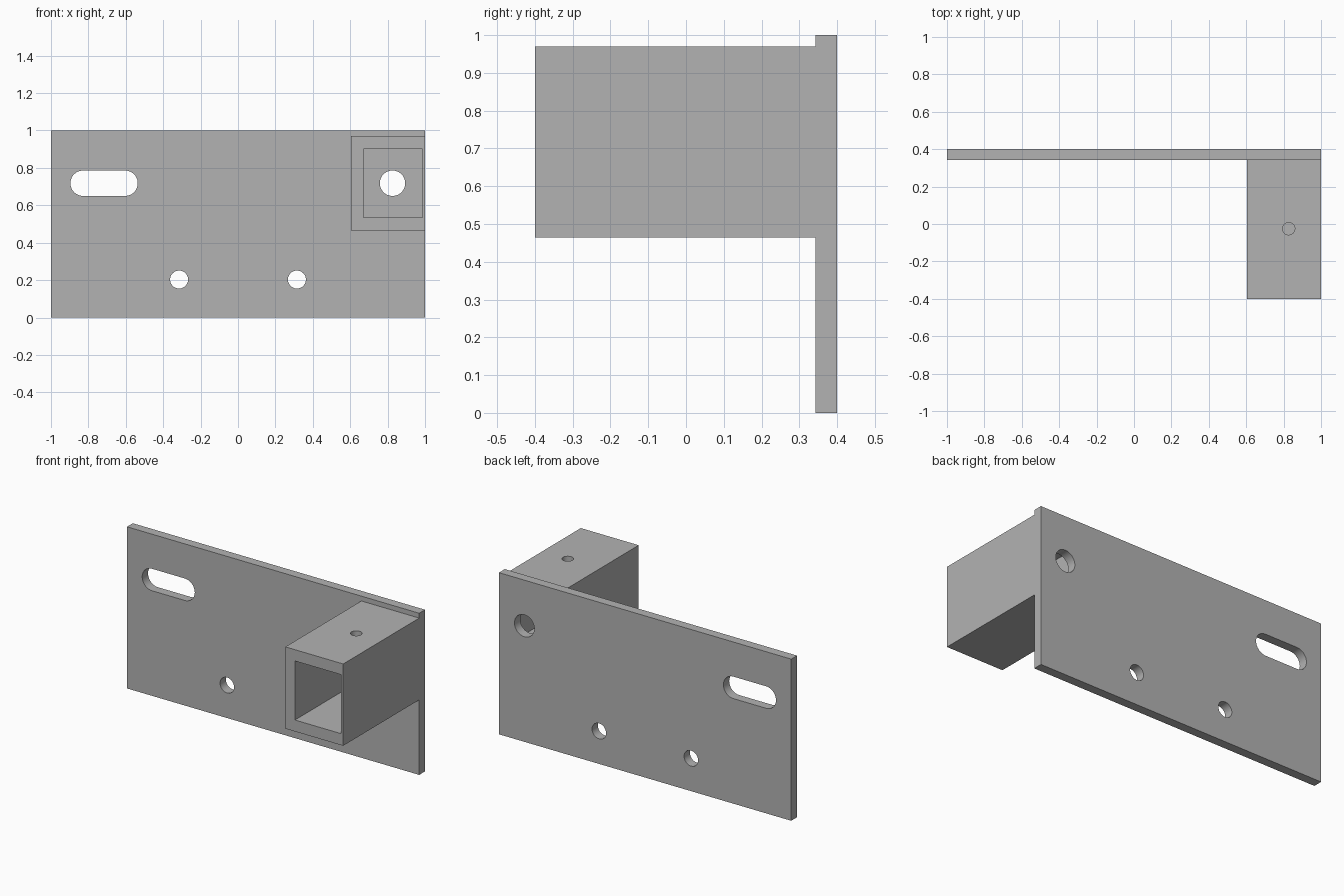
import bpy
from math import radians

cube = bpy.data.objects.get("Cube")
if cube:
    bpy.data.objects.remove(cube, do_unlink=True)

steel = bpy.data.materials.new("plain grey steel")
steel.use_nodes = True
grey = (0.45, 0.45, 0.45, 1.0)
steel.diffuse_color = grey
steel.node_tree.nodes["Principled BSDF"].inputs["Base Color"].default_value = grey

FRONT, BACK = -0.40, 0.40
PLATE_FRONT = 0.343


def box(name, x, y, z):
    """Box from (min, max) ranges on each axis."""
    ranges = (x, y, z)
    bpy.ops.mesh.primitive_cube_add(size=1, location=[(a + b) / 2 for a, b in ranges])
    ob = bpy.context.object
    ob.name = name
    ob.scale = [b - a for a, b in ranges]
    bpy.ops.object.transform_apply(location=True, rotation=False, scale=True)
    ob.data.materials.append(steel)
    return ob


def drill(name, location, radius, depth, along_y=True):
    bpy.ops.mesh.primitive_cylinder_add(
        vertices=48, radius=radius, depth=depth, location=location,
        rotation=(radians(90) if along_y else 0, 0, 0))
    ob = bpy.context.object
    ob.name = name
    ob.data.materials.append(steel)
    return ob


def combine(target, tool, operation):
    """Apply a boolean and discard the tool object."""
    tool.hide_render = True
    mod = target.modifiers.new(tool.name, 'BOOLEAN')
    mod.operation = operation
    mod.solver = 'EXACT'
    mod.object = tool
    bpy.ops.object.select_all(action='DESELECT')
    target.select_set(True)
    bpy.context.view_layer.objects.active = target
    bpy.ops.object.modifier_apply(modifier=mod.name)
    bpy.data.objects.remove(tool, do_unlink=True)


# Mounting plate with the square tube fused to its upper left corner
bracket = box("mounting_bracket", (-1, 1), (PLATE_FRONT, BACK), (0, 1))
tube = box("square_tube", (0.604, 1), (FRONT, PLATE_FRONT + 0.02), (0.464, 0.97))
combine(bracket, tube, 'UNION')

# Tube cavity, closed at the back by the plate
cavity = box("tube_cavity", (0.67, 0.986), (FRONT - 0.1, PLATE_FRONT), (0.535, 0.90))
combine(bracket, cavity, 'DIFFERENCE')

# Round holes through the plate: two small ones and one behind the tube
plate_mid = (PLATE_FRONT + BACK) / 2
for x, z, radius in ((-0.315, 0.203, 0.048), (0.315, 0.203, 0.048), (0.826, 0.718, 0.068)):
    combine(bracket, drill("plate_hole", (x, plate_mid, z), radius, 0.2), 'DIFFERENCE')

# Rounded slot: two round ends joined by a straight middle
slot_z, slot_r = 0.718, 0.068
slot_left, slot_right = -0.828, -0.604
slot = box("slot_cutter", (slot_left, slot_right), (plate_mid - 0.1, plate_mid + 0.1),
           (slot_z - slot_r, slot_z + slot_r))
for x in (slot_left, slot_right):
    combine(slot, drill("slot_end", (x, plate_mid, slot_z), slot_r, 0.2), 'UNION')
combine(bracket, slot, 'DIFFERENCE')

# Set-screw hole through the top wall of the tube
combine(bracket, drill("screw_hole", (0.827, -0.025, 0.94), 0.033, 0.2, False), 'DIFFERENCE')

bpy.context.view_layer.objects.active = bracket
bracket.select_set(True)
bpy.ops.object.shade_smooth_by_angle(angle=radians(30))
